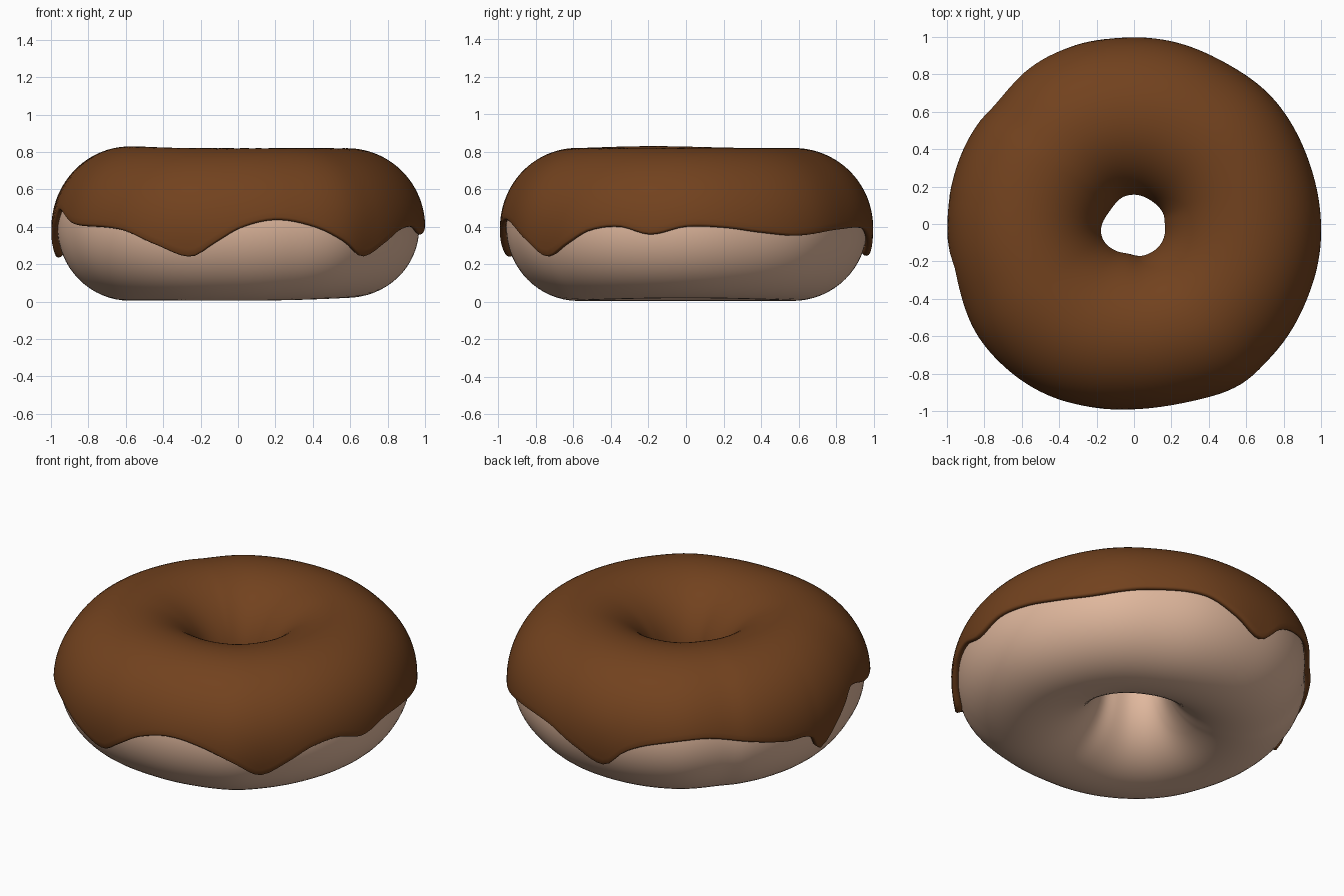
import bpy, math

if "Cube" in bpy.data.objects:
    bpy.data.objects.remove(bpy.data.objects["Cube"])

N = 160                       # steps around the ring
CZ, RV = 0.40, 0.395          # tube centre height and vertical radius

# (angle in degrees, value): icing edge height, icing outer radius, icing hole radius
EDGE = [(0, .40), (12, .395), (24, .37), (37, .355), (55, .385), (74, .39), (86, .32),
        (97, .255), (105, .36), (114, .42), (130, .455), (143, .42), (160, .365), (170, .345),
        (175, .245), (182, .34), (188, .42), (194, .485), (209, .415), (232, .385), (244, .31),
        (255, .25), (263, .32), (271, .395), (282, .435), (294, .40), (304, .325),
        (312, .25), (321, .315), (329, .38), (339, .40), (349, .36)]
OUTER = [(0, 1.0), (20, .992), (43, 1.0), (60, .99), (75, .995), (95, .998), (110, 1.006),
         (124, 1.008), (139, .982), (147, .992), (165, .995), (185, .998), (202, 1.005),
         (216, 1.028), (230, 1.03), (244, 1.022), (257, 1.005), (270, .99), (287, .997),
         (304, 1.028), (316, 1.02), (329, 1.012), (345, 1.005)]
HOLE = [(0, .160), (20, .164), (58, .150), (90, .145), (113, .148), (152, .146), (194, .173),
        (234, .167), (260, .160), (283, .173), (308, .171), (332, .165)]


def curve(tab, deg):
    """Smooth periodic interpolation of a small table."""
    pts = [(a + 360 * k, v) for k in (-1, 0, 1) for a, v in tab]
    i = max(j for j, p in enumerate(pts) if p[0] <= deg)
    (a0, v0), (a1, v1), (a2, v2), (a3, v3) = pts[i - 1:i + 3]
    h, u = a2 - a1, (deg - a1) / (a2 - a1)
    m1, m2 = (v2 - v0) / (a2 - a0) * h, (v3 - v1) / (a3 - a1) * h
    return ((2*u**3 - 3*u**2 + 1) * v1 + (u**3 - 2*u**2 + u) * m1
            + (3*u**2 - 2*u**3) * v2 + (u**3 - u**2) * m2)


def point(deg, a, off):
    """Point on the lumpy tube: a = angle round the tube, off = height above dough."""
    ro, ri = curve(OUTER, deg) - .031, curve(HOLE, deg) + .025
    rc, rr = (ro + ri) / 2, (ro - ri) / 2
    rho = rc + (rr + off) * math.cos(a)
    t = math.radians(deg)
    # small swelling on the top left, small hollow under the right
    lump = .010 * max(0, math.cos(t - math.radians(197))) ** 6 * max(0, math.sin(a))
    lump -= .015 * max(0, math.cos(t)) ** 2 * max(0, -math.sin(a))
    return (rho * math.cos(t), rho * math.sin(t), CZ + (RV + off + lump) * math.sin(a))


def ring_mesh(name, section, color_name, color):
    """Sweep a closed section(deg) around z."""
    rows = [section(i * 360 / N) for i in range(N)]
    m = len(rows[0])
    verts = [p for r in rows for p in r]
    faces = [(i*m + j, ((i+1) % N)*m + j, ((i+1) % N)*m + (j+1) % m, i*m + (j+1) % m)
             for i in range(N) for j in range(m)]
    me = bpy.data.meshes.new(name)
    me.from_pydata(verts, [], faces)
    me.polygons.foreach_set("use_smooth", [True] * len(faces))
    ob = bpy.data.objects.new(name, me)
    bpy.context.collection.objects.link(ob)
    mat = bpy.data.materials.new(color_name)
    mat.diffuse_color = (*color, 1)
    mat.use_nodes = True
    mat.node_tree.nodes["Principled BSDF"].inputs["Base Color"].default_value = mat.diffuse_color
    me.materials.append(mat)


def dough_section(deg):
    return [point(deg, 2 * math.pi * j / 64, 0) for j in range(64)]


def icing_section(deg):
    z = curve(EDGE, deg)
    a0 = math.asin((z - CZ) / RV)                       # outer edge with drips
    a1 = math.pi - .12 + .08 * math.sin(math.radians(3 * deg))  # edge inside the hole
    drip = max(0, min(1, (.40 - z) / .15))

    def thick(a):
        near = max(0, 1 - (a - a0) / .45)
        return .025 + .006 * max(0, math.cos(a)) + .010 * drip * near * near
    out = []
    # rounded lip at the outer edge
    for k in range(7):
        q = -math.pi / 2 + k * math.pi / 6
        out.append(point(deg, a0 + .035 - .035 * math.cos(q),
                         thick(a0) * (.5 + .5 * math.sin(q))))
    # top surface
    for j in range(1, 48):
        a = a0 + .035 + (a1 - a0 - .07) * j / 48
        out.append(point(deg, a, thick(a)))
    # rounded lip inside the hole
    for k in range(7):
        q = math.pi / 2 - k * math.pi / 6
        out.append(point(deg, a1 - .035 + .035 * math.cos(q),
                         .025 * (.5 + .5 * math.sin(q))))
    # underside resting just inside the dough
    for j in range(1, 24):
        out.append(point(deg, a1 - .035 + (a0 - a1 + .07) * j / 24, -.003))
    return out


ring_mesh("dough", dough_section, "pale dough", (.75, .48, .34))
ring_mesh("icing", icing_section, "chocolate brown", (.168, .054, .013))
